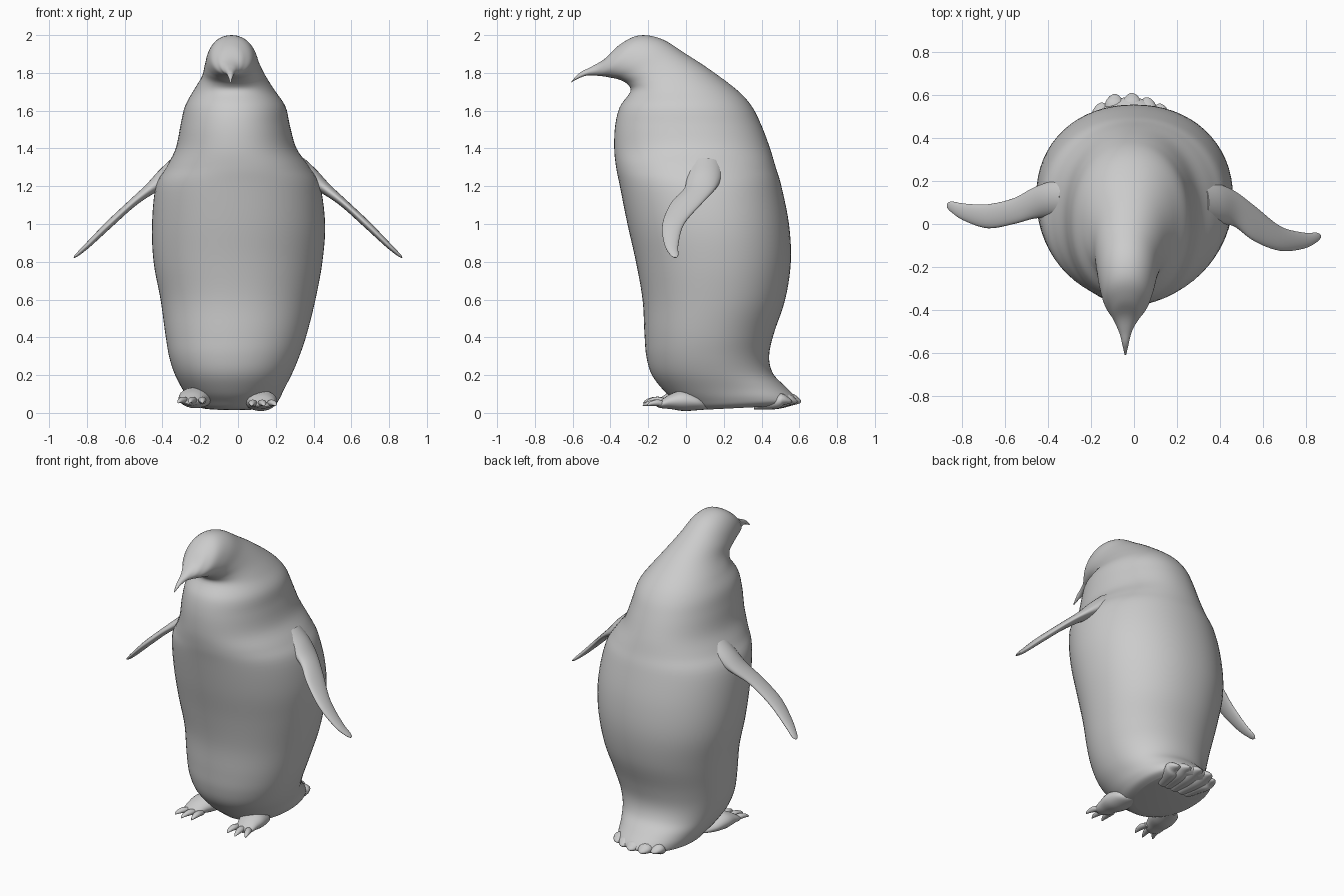
import bpy, bmesh, math
from mathutils import Vector


def loft(name, sections, sides=40, steps=5, power=2.0):
    """Skin smoothly interpolated rings; a section is (centre, half axis u, half axis v)."""
    rows = [[c for vec in s for c in vec] for s in sections]
    n = len(rows)
    dense = []
    for i in range(n - 1):
        p0, p1, p2, p3 = rows[max(i - 1, 0)], rows[i], rows[i + 1], rows[min(i + 2, n - 1)]
        for k in range(steps):
            t = k / steps
            dense.append([0.5 * (2 * b + (c - a) * t + (2 * a - 5 * b + 4 * c - d) * t * t
                                 + (3 * b - a - 3 * c + d) * t ** 3)
                          for a, b, c, d in zip(p0, p1, p2, p3)])
    dense.append(rows[-1])
    bm = bmesh.new()
    rings = []
    for r in dense:
        c, u, v = Vector(r[0:3]), Vector(r[3:6]), Vector(r[6:9])
        ring = []
        for j in range(sides):
            a = 2 * math.pi * j / sides
            ca, sa = math.cos(a), math.sin(a)
            p = c + u * math.copysign(abs(ca) ** (2 / power), ca) \
                  + v * math.copysign(abs(sa) ** (2 / power), sa)
            ring.append(bm.verts.new(p))
        rings.append(ring)
    for a, b in zip(rings, rings[1:]):
        for j in range(sides):
            k = (j + 1) % sides
            bm.faces.new((a[j], a[k], b[k], b[j]))
    for ring in (rings[0], rings[-1]):
        bm.faces.new(ring)
    bmesh.ops.recalc_face_normals(bm, faces=bm.faces[:])
    mesh = bpy.data.meshes.new(name)
    bm.to_mesh(mesh)
    bm.free()
    obj = bpy.data.objects.new(name, mesh)
    bpy.context.collection.objects.link(obj)
    bpy.ops.object.select_all(action='DESELECT')
    obj.select_set(True)
    bpy.context.view_layer.objects.active = obj
    bpy.ops.object.shade_smooth_by_angle(angle=math.radians(50))
    return obj


# Body, head and beak: front y, front z, back y, back z, half width, centre x
profile = [
    (0.06, 0.015, 0.56, 0.04, 0.17, -0.02),
    (0.00, 0.025, 0.59, 0.06, 0.215, -0.02),
    (-0.05, 0.06, 0.575, 0.09, 0.24, -0.02),
    (-0.11, 0.11, 0.52, 0.145, 0.27, -0.025),
    (-0.18, 0.20, 0.46, 0.21, 0.31, -0.025),
    (-0.21, 0.30, 0.44, 0.30, 0.345, -0.02),
    (-0.22, 0.42, 0.465, 0.42, 0.375, -0.01),
    (-0.23, 0.60, 0.525, 0.60, 0.41, 0),
    (-0.265, 0.80, 0.555, 0.80, 0.447, 0),
    (-0.31, 1.00, 0.545, 1.00, 0.458, 0.003),
    (-0.35, 1.20, 0.505, 1.20, 0.435, 0),
    (-0.37, 1.30, 0.475, 1.30, 0.38, 0),
    (-0.38, 1.40, 0.445, 1.40, 0.32, -0.01),
    (-0.375, 1.52, 0.40, 1.52, 0.29, -0.015),
    (-0.35, 1.62, 0.35, 1.62, 0.267, -0.015),
    (-0.295, 1.70, 0.275, 1.705, 0.218, -0.02),
    (-0.31, 1.74, 0.13, 1.815, 0.17, -0.022),
    (-0.355, 1.765, 0.00, 1.90, 0.147, -0.03),
    (-0.40, 1.775, -0.13, 1.98, 0.13, -0.033),
    (-0.44, 1.782, -0.25, 1.998, 0.107, -0.035),
    (-0.47, 1.785, -0.35, 1.95, 0.07, -0.037),
    (-0.50, 1.787, -0.43, 1.875, 0.043, -0.04),
    (-0.53, 1.785, -0.50, 1.833, 0.025, -0.04),
    (-0.575, 1.768, -0.56, 1.802, 0.013, -0.04),
    (-0.610, 1.748, -0.604, 1.758, 0.004, -0.04),
]
loft("body", [((cx, (fy + by) / 2, (fz + bz) / 2), (w, 0, 0), (0, (by - fy) / 2, (bz - fz) / 2))
              for fy, fz, by, bz, w, cx in profile], sides=64, power=2.12)

# Flippers: distance from centre, height, thickness; edges differ per side
spine = [(0.30, 1.30, 0.07), (0.38, 1.245, 0.055), (0.465, 1.185, 0.032), (0.56, 1.11, 0.022),
         (0.68, 1.0, 0.02), (0.79, 0.893, 0.015), (0.85, 0.838, 0.009), (0.869, 0.822, 0.003)]
edges = {
    "right_flipper": (1, [(0.0, 0.20), (0.0, 0.19), (-0.01, 0.155), (-0.08, 0.085),
                          (-0.125, -0.01), (-0.115, -0.04), (-0.085, -0.04), (-0.065, -0.05)]),
    "left_flipper": (-1, [(0.02, 0.21), (0.03, 0.20), (0.025, 0.17), (0.0, 0.12),
                          (-0.02, 0.092), (0.015, 0.095), (0.055, 0.105), (0.075, 0.095)]),
}
for name, (side, span) in edges.items():
    loft(name, [((side * x, (f + b) / 2, z), (0, (b - f) / 2, 0), (side * t * 0.7, 0, t * 0.7))
                for (x, z, t), (f, b) in zip(spine, span)], sides=28)

# Feet: a lump under the belly with three clawed toes
for name, x, z, yaw in (("left", -0.225, 0.05, -0.22), ("right", 0.12, 0.035, 0.12)):
    lump = [(0.12, 0.0, 0.03, 0.015), (0.07, 0.02, 0.075, 0.04), (-0.01, 0.03, 0.085, 0.055),
            (-0.08, 0.025, 0.07, 0.04), (-0.13, 0.012, 0.055, 0.022), (-0.155, 0.008, 0.03, 0.01)]
    loft(name + "_foot", [((x - yaw * y, y, z + h), (w, 0, 0), (0, 0, t))
                          for y, h, w, t in lump], sides=24)
    for k, toe in ((-1, "inner"), (0, "middle"), (1, "outer")):
        a = yaw + k * 0.22
        reach = 0.125 if k == 0 else 0.11
        start = Vector((x + 0.02 * yaw + k * 0.04, -0.105, z + 0.01))
        loft(f"{name}_{toe}_toe",
             [(start + Vector((math.sin(a), -math.cos(a), 0)) * reach * s + Vector((0, 0, h)),
               (w, 0, 0), (0, 0, w * 0.8))
              for s, h, w in ((0, 0, 0.018), (0.4, 0.008, 0.022), (0.7, 0.006, 0.017),
                              (0.9, 0, 0.01), (1.0, -0.008, 0.002))], sides=12, steps=3)

# Tail: overlapping flat feathers forming a scalloped edge
for i, (x, tip) in enumerate([(-0.15, 0.565), (-0.09, 0.605), (-0.01, 0.61), (0.06, 0.59), (0.12, 0.56)]):
    loft(f"tail_feather_{i + 1}",
         [((x * 0.7, 0.36, 0.035), (0.03, 0, 0), (0, 0, 0.018)),
          ((x * 0.9, 0.48, 0.06), (0.055, 0, 0), (0, 0, 0.04)),
          ((x, tip - 0.045, 0.07), (0.045, 0, 0), (0, 0, 0.03)),
          ((x, tip - 0.012, 0.063), (0.025, 0, 0), (0, 0, 0.014)),
          ((x, tip, 0.06), (0.006, 0, 0), (0, 0, 0.004))], sides=16)
